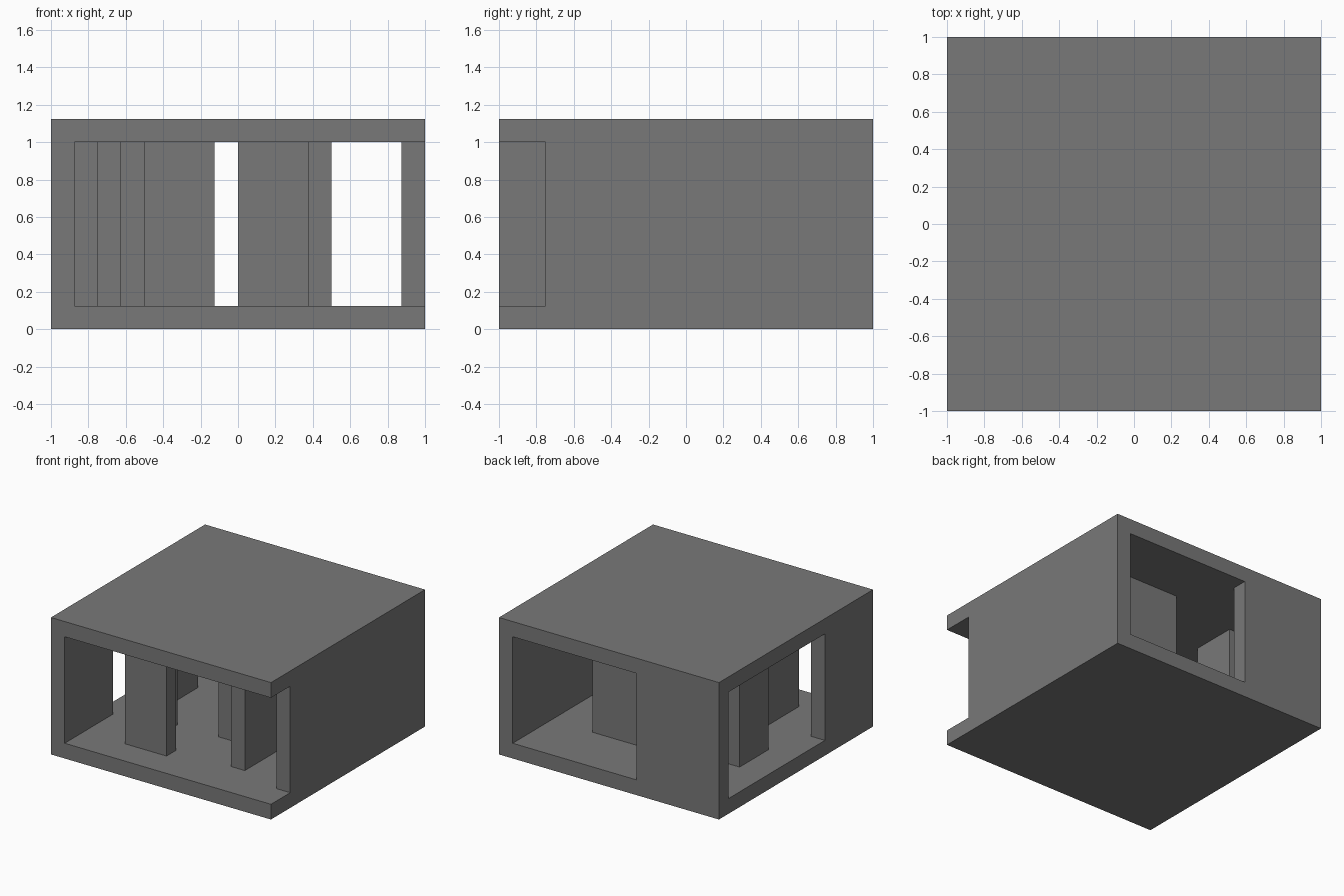
import bpy
import bmesh

cube = bpy.data.objects.get("Cube")
if cube:
    bpy.data.objects.remove(cube, do_unlink=True)

FLOOR, CEILING, TOP = 0.125, 1.0, 1.125

grey = bpy.data.materials.new("concrete grey")
grey.use_nodes = True
grey.diffuse_color = (0.19, 0.19, 0.19, 1)
for node in grey.node_tree.nodes:
    if node.type == 'BSDF_PRINCIPLED':
        node.inputs["Base Color"].default_value = grey.diffuse_color


def prism(name, plan, bottom, top):
    """Extrude a counterclockwise floor plan from bottom to top."""
    bm = bmesh.new()
    base = bm.faces.new([bm.verts.new((x, y, bottom)) for x, y in plan])
    raised = bmesh.ops.extrude_face_region(bm, geom=[base])["geom"]
    verts = [v for v in raised if isinstance(v, bmesh.types.BMVert)]
    bmesh.ops.translate(bm, verts=verts, vec=(0, 0, top - bottom))
    bmesh.ops.recalc_face_normals(bm, faces=bm.faces)
    mesh = bpy.data.meshes.new(name)
    bm.to_mesh(mesh)
    bm.free()
    mesh.materials.append(grey)
    obj = bpy.data.objects.new(name, mesh)
    bpy.context.scene.collection.objects.link(obj)
    return obj


def rectangle(x0, x1, y0, y1):
    return [(x0, y0), (x1, y0), (x1, y1), (x0, y1)]


# Outer shell: a block hollowed out by one room plan that runs through the openings
shell = prism("outer_shell", rectangle(-1, 1, -1, 1), 0, TOP)
room = prism("room_cutter", [
    (-0.875, -1.1), (1.1, -1.1), (1.1, -0.75), (0.875, -0.75),   # front, open at the corner
    (0.875, 1.1), (-0.25, 1.1), (-0.25, 0.875),                  # back opening
    (-1.1, 0.875), (-1.1, -0.375), (-0.875, -0.375),             # side opening
], FLOOR, CEILING)
room.hide_render = True
cut = shell.modifiers.new("hollow", 'BOOLEAN')
cut.operation = 'DIFFERENCE'
cut.solver = 'EXACT'
cut.object = room

# Bake the cut and drop the cutter
bpy.context.view_layer.update()
graph = bpy.context.evaluated_depsgraph_get()
hollow = bpy.data.meshes.new_from_object(shell.evaluated_get(graph))
shell.modifiers.clear()
shell.data = hollow
bpy.data.objects.remove(room, do_unlink=True)

# Inner walls, floor to ceiling
prism("corner_wall", [
    (-0.5, -0.75), (-0.125, -0.75), (-0.125, -0.625),
    (-0.375, -0.625), (-0.375, -0.25), (-0.5, -0.25),
], FLOOR, CEILING)

prism("branched_wall", [
    (0.375, -0.625), (0.5, -0.625), (0.5, 0.5), (0, 0.5), (0, 0.375),
    (0.375, 0.375), (0.375, -0.125), (0, -0.125), (0, -0.25), (0.375, -0.25),
], FLOOR, CEILING)

prism("short_wall", rectangle(-0.75, -0.625, 0, 0.375), FLOOR, CEILING)
